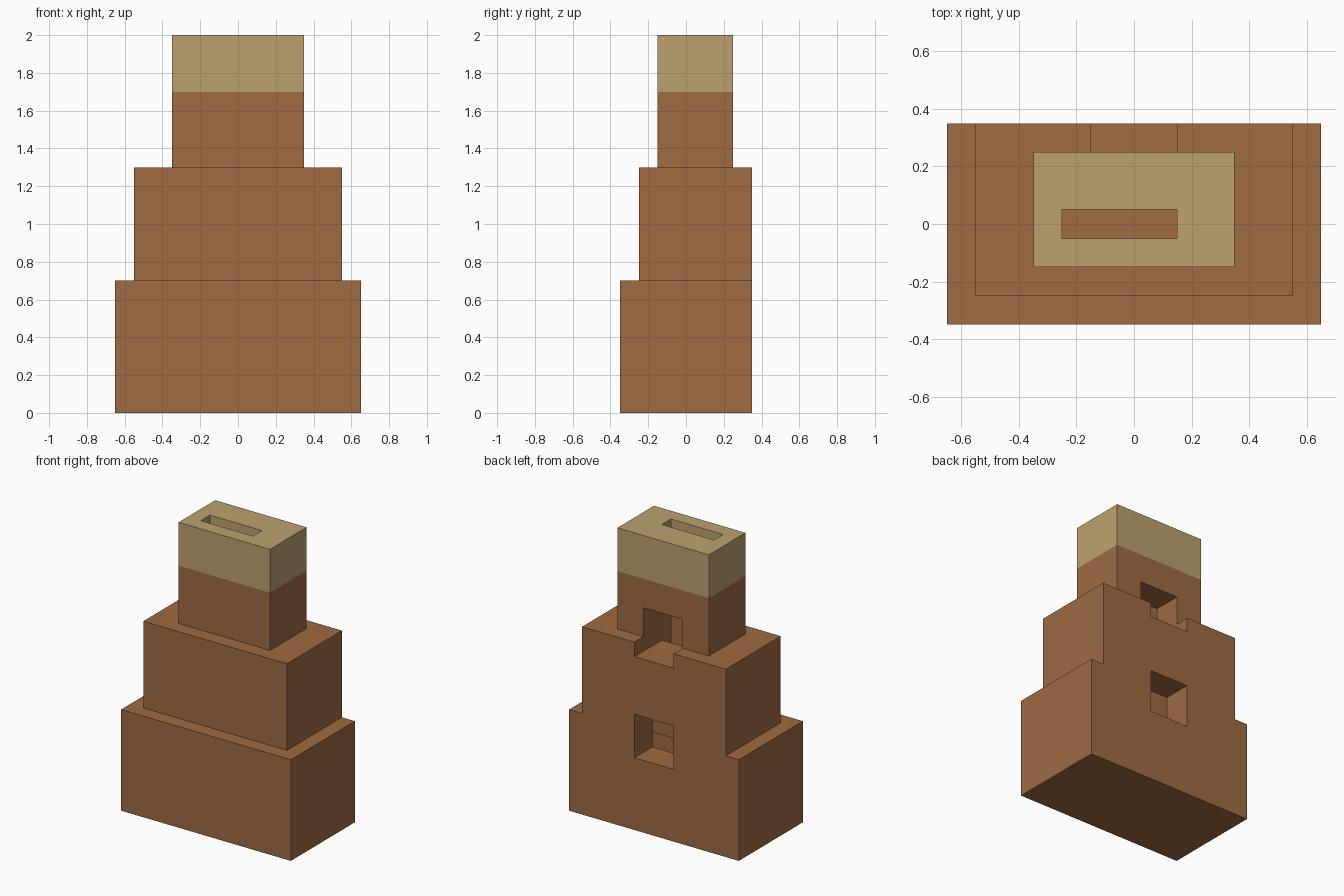
import bpy, bmesh

cube = bpy.data.objects.get("Cube")
if cube:
    bpy.data.objects.remove(cube, do_unlink=True)


def material(name, rgb):
    m = bpy.data.materials.new(name)
    m.use_nodes = True
    m.diffuse_color = (*rgb, 1)
    m.node_tree.nodes["Principled BSDF"].inputs["Base Color"].default_value = (*rgb, 1)
    return m


brown = material("clay_brown", (0.342, 0.147, 0.054))
tan = material("sand_tan", (0.503, 0.361, 0.156))


def box(name, x, y, z):
    """Box spanning the given (min, max) ranges."""
    bm = bmesh.new()
    bmesh.ops.create_cube(bm, size=1)
    for v in bm.verts:
        v.co = [r[0] if c < 0 else r[1] for c, r in zip(v.co, (x, y, z))]
    mesh = bpy.data.meshes.new(name)
    bm.to_mesh(mesh)
    bm.free()
    ob = bpy.data.objects.new(name, mesh)
    bpy.context.collection.objects.link(ob)
    return ob


def combine(target, other, operation):
    """Apply an exact boolean and discard the helper."""
    mod = target.modifiers.new("boolean", "BOOLEAN")
    mod.operation, mod.solver, mod.object = operation, "EXACT", other
    bpy.context.view_layer.objects.active = target
    bpy.ops.object.modifier_apply(modifier=mod.name)
    bpy.data.objects.remove(other, do_unlink=True)


# Stepped tower: three tiers, the lower two flush at the back
tower = box("stepped_tower", (-0.65, 0.65), (-0.35, 0.35), (0, 0.7))
combine(tower, box("middle_tier", (-0.55, 0.55), (-0.25, 0.35), (0.4, 1.3)), "UNION")
combine(tower, box("upper_tier", (-0.35, 0.35), (-0.15, 0.25), (1.0, 2.0)), "UNION")

# Hollow base, top slot shaft running down into it, and two openings in the back
cuts = {
    "base_chamber": ((-0.55, 0.55), (-0.25, 0.152), (0.1, 0.6)),
    "slot_shaft": ((-0.25, 0.15), (-0.05, 0.05), (0.5, 2.2)),
    "lower_window": ((-0.15, 0.15), (0.15, 0.5), (0.5, 0.8)),
    "upper_window": ((-0.15, 0.15), (0.0, 0.5), (1.2, 1.5)),
}
for name, spans in cuts.items():
    combine(tower, box(name, *spans), "DIFFERENCE")

# Tan cap: cut the faces at the colour line, then colour by height
CAP_Z = 1.7
mesh = tower.data
mesh.materials.clear()
mesh.materials.append(brown)
mesh.materials.append(tan)
bm = bmesh.new()
bm.from_mesh(mesh)
bmesh.ops.bisect_plane(bm, geom=bm.verts[:] + bm.edges[:] + bm.faces[:],
                       plane_co=(0, 0, CAP_Z), plane_no=(0, 0, 1))
for f in bm.faces:
    f.smooth = False
    f.material_index = 1 if f.calc_center_median().z > CAP_Z else 0
bm.to_mesh(mesh)
bm.free()
